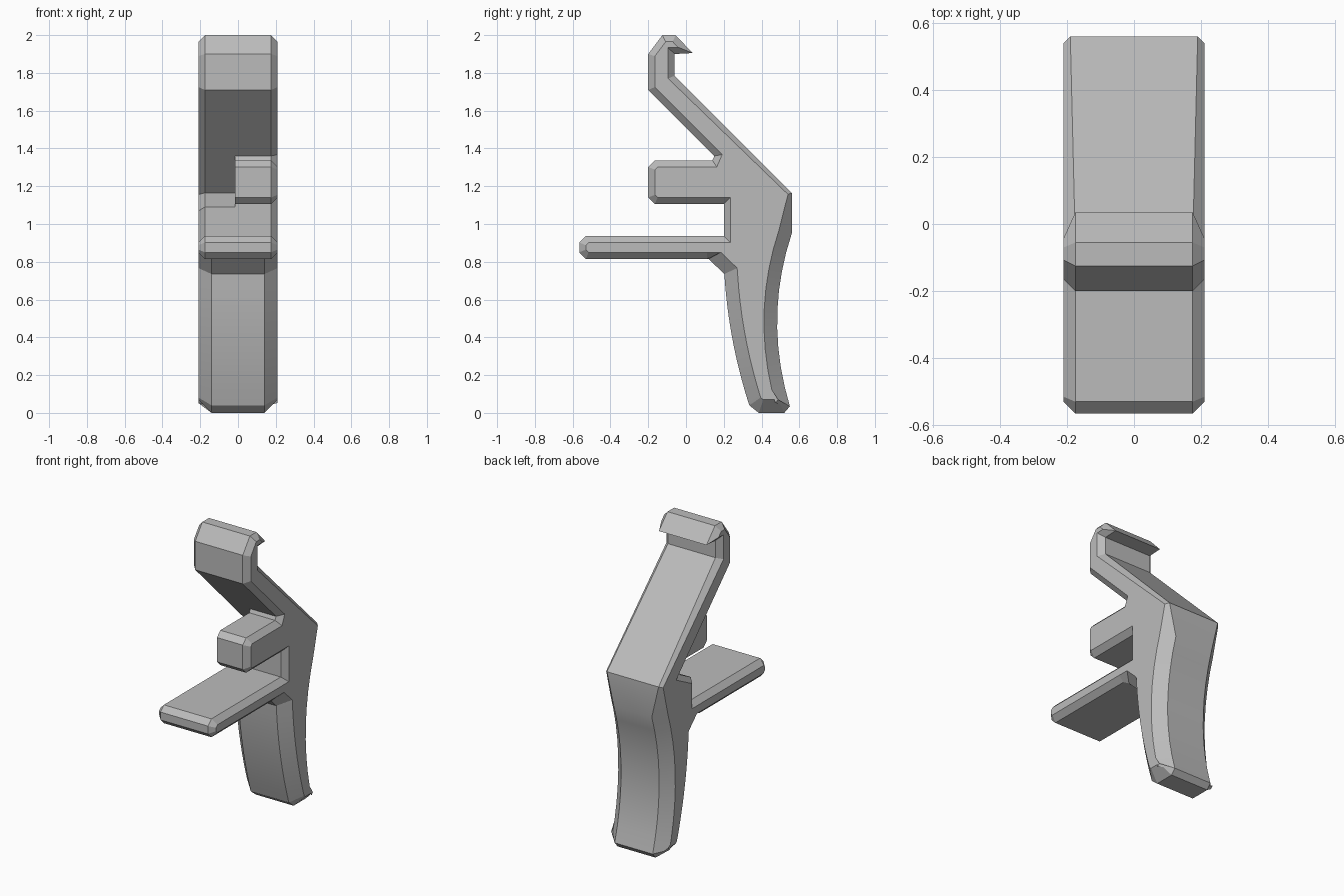
import bpy
import bmesh
from mathutils import Vector

HALF, SEAM = 0.21, -0.015
S, G = 0.035, 0.07  # small chamfer, grip chamfer

cube = bpy.data.objects.get("Cube")
if cube:
    bpy.data.objects.remove(cube)

mat = bpy.data.materials.new("plain_grey")
mat.use_nodes = True
mat.diffuse_color = (0.5, 0.5, 0.5, 1)
mat.node_tree.nodes["Principled BSDF"].inputs["Base Color"].default_value = mat.diffuse_color


def bow(a, b, c, width, steps=9):
    """Curved edge from a to c, pulled towards b."""
    a, b, c = Vector(a), Vector(b), Vector(c)
    pts = []
    for i in range(steps + 1):
        t = i / steps
        p = a * (1 - t) ** 2 + b * 2 * t * (1 - t) + c * t * t
        pts.append((p.x, p.y, width))
    return pts


def inset(profile):
    """Mitred inner outline; each point carries its chamfer width, or one per edge."""
    result = []
    n = len(profile)
    for i in range(n):
        p, q, r = (Vector(profile[(i + k) % n][:2]) for k in (-1, 0, 1))
        w_in, w_out = profile[i][2], profile[i][-1]
        d1, d2 = (q - p).normalized(), (r - q).normalized()
        n1, n2 = Vector((-d1.y, d1.x)), Vector((-d2.y, d2.x))
        det = n1.x * n2.y - n1.y * n2.x
        if abs(det) < 0.02:
            result.append(q + (n1 + n2).normalized() * w_in)
        else:
            result.append(q + Vector((w_in * n2.y - w_out * n1.y,
                                      w_out * n1.x - w_in * n2.x)) / det)
    return result


# Side outline (y, z, chamfer), counter-clockwise: bar, grip, back, arm, hook
outline = [(0.2, 0.937, S), (-0.53, 0.937, S), (-0.565, 0.902, S), (-0.565, 0.85, S),
           (-0.53, 0.815, S), (0.11, 0.815, S), (0.12, 0.815, S, G)]
outline += bow((0.203, 0.735), (0.225, 0.38), (0.335, 0.04), G)
outline += [(0.385, 0, G), (0.52, 0, G)]
outline += bow((0.55, 0.035), (0.41, 0.5), (0.56, 0.95), G)
outline += [(0.56, 1.165, 0.02), (-0.06, 1.785, S), (-0.06, 1.9, S), (0.035, 1.905, S),
            (-0.055, 2, S), (-0.125, 2, S), (-0.2, 1.9, S), (-0.2, 1.71, S)]

# The upper block exists on the left half only; the other half has a plain notch
block = [(0.15, 1.36, S), (0.14, 1.337, S), (-0.165, 1.337, S), (-0.2, 1.302, S),
         (-0.2, 1.14, S), (-0.165, 1.105, S), (0.2, 1.105, S)]
notch = [(0.345, 1.165, S), (0.2, 1.09, S)]

bm = bmesh.new()
for side, extra in ((1, block), (-1, notch)):
    profile = outline + extra
    seam = [bm.verts.new((SEAM, p[0], p[1])) for p in profile]
    rim = [bm.verts.new((side * (HALF - max(p[2:])), p[0], p[1])) for p in profile]
    cap = [bm.verts.new((side * HALF, p.x, p.y)) for p in inset(profile)]
    n = len(profile)
    for low, high in ((seam, rim), (rim, cap)):
        for i in range(n):
            j = (i + 1) % n
            quad = [low[i], low[j], high[j], high[i]]
            bm.faces.new(quad if side > 0 else quad[::-1])
    bm.faces.new(cap if side > 0 else cap[::-1])

# Flat inner wall of the block
wall = [bm.verts.new((SEAM, p[0], p[1])) for p in block + notch[::-1]]
bm.faces.new(wall[::-1])
bmesh.ops.remove_doubles(bm, verts=bm.verts, dist=0.0005)

mesh = bpy.data.meshes.new("hooked_grip_body")
bm.to_mesh(mesh)
bm.free()
mesh.materials.append(mat)
body = bpy.data.objects.new("hooked_grip_body", mesh)
bpy.context.collection.objects.link(body)

bpy.ops.object.select_all(action="DESELECT")
body.select_set(True)
bpy.context.view_layer.objects.active = body
bpy.ops.object.shade_smooth_by_angle(angle=0.35)
